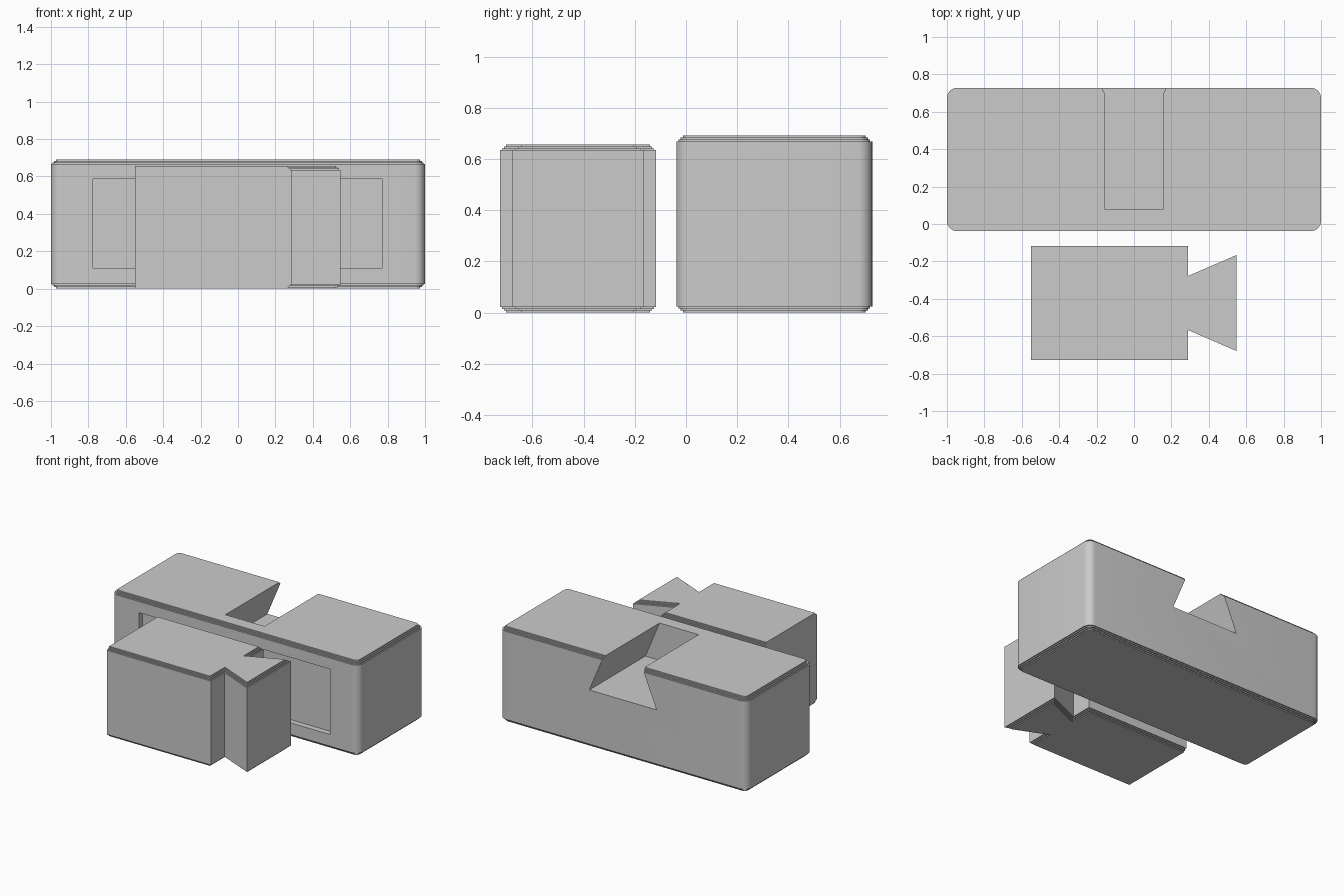
import bpy, bmesh, math
from mathutils import Vector

if "Cube" in bpy.data.objects:
    bpy.data.objects.remove(bpy.data.objects["Cube"])

grey = bpy.data.materials.new("plain_grey")
grey.diffuse_color = (0.6, 0.6, 0.6, 1)
grey.use_nodes = True
grey.node_tree.nodes["Principled BSDF"].inputs["Base Color"].default_value = grey.diffuse_color


def rounded_rect(x0, x1, y0, y1, r, n=8):
    pts = []
    for cx, cy, a0 in ((x1 - r, y1 - r, 0), (x0 + r, y1 - r, 90),
                       (x0 + r, y0 + r, 180), (x1 - r, y0 + r, 270)):
        for i in range(n + 1):
            a = math.radians(a0 + 90 * i / n)
            pts.append((cx + r * math.cos(a), cy + r * math.sin(a)))
    return pts


def inset_outline(pts, d, fixed=()):
    """Move every edge of a counter-clockwise outline inwards, except fixed edges."""
    n, lines, out = len(pts), [], []
    for i in range(n):
        a, b = Vector(pts[i]), Vector(pts[(i + 1) % n])
        t = (b - a).normalized()
        lines.append((a + Vector((-t.y, t.x)) * (0 if i in fixed else d), t))
    for i in range(n):
        (p, t), (q, u) = lines[i - 1], lines[i]
        s = (q - p).cross(u) / t.cross(u)
        out.append(tuple(p + t * s))
    return out


def make_object(name, rings):
    """Loft a closed solid through equal-length rings of 3D points."""
    bm = bmesh.new()
    loops = [[bm.verts.new(p) for p in ring] for ring in rings]
    for low, high in zip(loops, loops[1:]):
        for i in range(len(low)):
            j = (i + 1) % len(low)
            bm.faces.new((low[i], low[j], high[j], high[i]))
    bm.faces.new(loops[0][::-1])
    bm.faces.new(loops[-1])
    bmesh.ops.recalc_face_normals(bm, faces=bm.faces)
    me = bpy.data.meshes.new(name)
    bm.to_mesh(me)
    bm.free()
    me.materials.append(grey)
    ob = bpy.data.objects.new(name, me)
    bpy.context.collection.objects.link(ob)
    return ob


def stepped_block(name, outline, height, edge, inset, steps=3):
    """Upright block whose top and bottom rims shrink in small stairs."""
    rings = []
    for k in range(-steps, steps + 1):
        pts = outline(inset * abs(k) / steps)
        rise = edge / steps
        if k < 0:
            z0, z1 = (k + steps) * rise, (k + steps + 1) * rise
        elif k == 0:
            z0, z1 = edge, height - edge
        else:
            z0, z1 = height - edge + (k - 1) * rise, height - edge + k * rise
        rings += [[(x, y, z) for x, y in pts] for z in (z0, z1)]
    return make_object(name, rings)


def cut(target, cutter):
    mod = target.modifiers.new("cut", 'BOOLEAN')
    mod.operation, mod.solver, mod.object = 'DIFFERENCE', 'EXACT', cutter
    bpy.context.view_layer.update()
    deps = bpy.context.evaluated_depsgraph_get()
    mesh = bpy.data.meshes.new_from_object(target.evaluated_get(deps))
    target.modifiers.clear()
    target.data = mesh
    bpy.data.objects.remove(cutter)


# Large block with rounded upright corners
body = stepped_block(
    "socket_block",
    lambda d: rounded_rect(-1 + d, 1 - d, -0.038 + d, 0.728 - d, 0.055 - d),
    0.692, 0.024, 0.026)

# Dovetail slot in the top, open at the back
slot = [(-0.272, 0.42), (0.272, 0.42), (0.158, 0.692), (0.158, 0.8), (-0.158, 0.8), (-0.158, 0.692)]
cut(body, make_object("slot_cutter", [[(x, y, z) for x, z in slot] for y in (0.08, 0.9)]))

# Shallow rectangular recess in the front
panel = [(-0.775, 0.11), (0.772, 0.11), (0.772, 0.587), (-0.775, 0.587)]
cut(body, make_object("recess_cutter", [[(x, y, z) for x, z in panel] for y in (-0.2, 0.004)]))

# Small block with the matching dovetail on its right end (left end stays plain)
c = -0.4225
half = [(-0.55, -0.305), (0.29, -0.305), (0.29, -0.145), (0.547, -0.256)]
plug = [(x, c + y) for x, y in half] + [(x, c - y) for x, y in reversed(half)]
key = stepped_block("dovetail_block", lambda d: inset_outline(plug, d, fixed=(7,)),
                    0.656, 0.021, 0.024)

# Smooth the rounded corners only
for ob in (body, key):
    bpy.ops.object.select_all(action='DESELECT')
    ob.select_set(True)
    bpy.context.view_layer.objects.active = ob
    bpy.ops.object.shade_smooth_by_angle(angle=math.radians(30))
